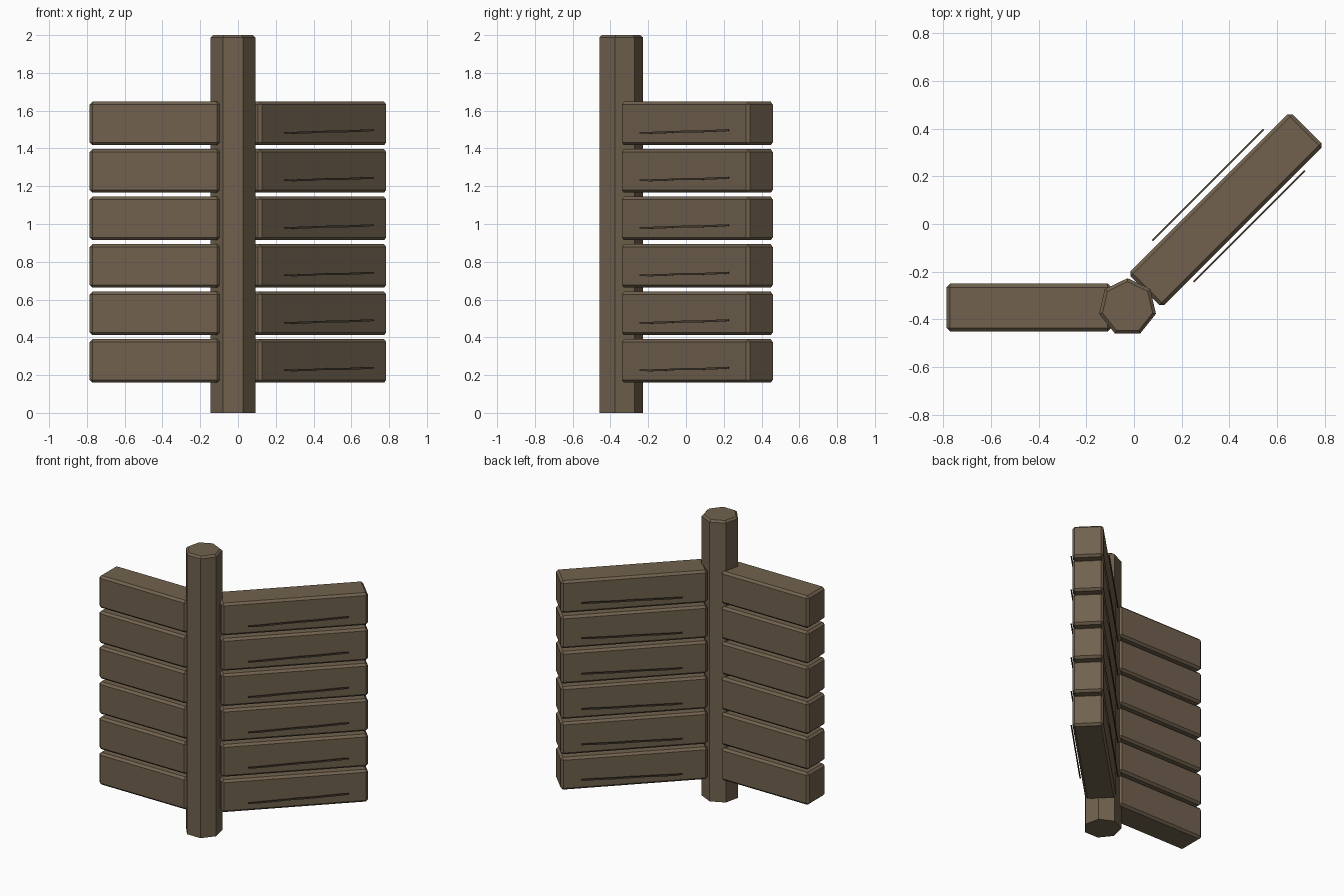
import bpy, bmesh, math
from mathutils import Matrix, Vector

if "Cube" in bpy.data.objects:
    bpy.data.objects.remove(bpy.data.objects["Cube"])


def material(name, rgb):
    m = bpy.data.materials.new(name)
    m.diffuse_color = (*rgb, 1)
    m.use_nodes = True
    m.node_tree.nodes["Principled BSDF"].inputs["Base Color"].default_value = m.diffuse_color
    return m


WOOD = material("brown wood", (0.165, 0.121, 0.076))
DARK = material("dark brown crack", (0.075, 0.055, 0.037))


def finish(bm, name, mat, matrix):
    bmesh.ops.recalc_face_normals(bm, faces=bm.faces)
    mesh = bpy.data.meshes.new(name)
    bm.to_mesh(mesh)
    bm.free()
    mesh.materials.append(mat)
    ob = bpy.data.objects.new(name, mesh)
    ob.matrix_world = matrix
    bpy.context.collection.objects.link(ob)


def prism(bm, points, depth):
    """Face from points, extruded by the depth vector."""
    face = bm.faces.new([bm.verts.new(p) for p in points])
    ext = bmesh.ops.extrude_face_region(bm, geom=[face], use_keep_orig=True)
    verts = [g for g in ext["geom"] if isinstance(g, bmesh.types.BMVert)]
    bmesh.ops.translate(bm, verts=verts, vec=Vector(depth))


def plank(name, length, matrix):
    """Wooden board with chamfered edges."""
    bm = bmesh.new()
    bmesh.ops.create_cube(bm, size=1)
    bmesh.ops.scale(bm, vec=(length, 0.2, 0.23), verts=bm.verts)
    bmesh.ops.bevel(bm, geom=bm.edges[:], offset=0.015, segments=1,
                    affect='EDGES', clamp_overlap=True)
    finish(bm, name, WOOD, matrix)


# Seven-sided post with a chamfered top
bm = bmesh.new()
ring = [(0.122 * math.cos(math.pi / 2 + k * math.tau / 7),
         0.122 * math.sin(math.pi / 2 + k * math.tau / 7), 0) for k in range(7)]
prism(bm, ring, (0, 0, 2))
rim = [e for e in bm.edges if all(v.co.z > 1.9 for v in e.verts)]
bmesh.ops.bevel(bm, geom=rim, offset=0.013, segments=1, affect='EDGES')
finish(bm, "post", WOOD, Matrix.Translation((-0.027, -0.349, 0)))

# Slender crack outline: distance along the board, lower and upper height
CRACK = [(-0.33, -0.010, -0.003), (-0.26, -0.012, -0.002), (-0.16, -0.010, 0.001),
         (-0.08, -0.006, 0.002), (0.00, -0.006, 0.005), (0.10, -0.005, 0.005),
         (0.20, -0.002, 0.008), (0.28, 0.000, 0.011), (0.33, 0.003, 0.010)]
outline = [(u, lo) for u, lo, hi in CRACK] + [(u, hi) for u, lo, hi in reversed(CRACK)]

# Two wings of six stacked boards, the right one turned by 45 degrees
for i in range(6):
    z = 0.275 + 0.2515 * i
    plank(f"left_board_{i + 1}", 0.69, Matrix.Translation((-0.44, -0.35, z)))
    turned = Matrix.Translation((0.385, 0.06, z)) @ Matrix.Rotation(math.pi / 4, 4, 'Z')
    plank(f"right_board_{i + 1}", 0.96, turned)
    # Thin crack plates in front of and behind each right board
    for side, y in (("front", -0.118), ("back", 0.126)):
        bm = bmesh.new()
        prism(bm, [(u + 0.02, y - 0.004, h - 0.043) for u, h in outline], (0, 0.008, 0))
        finish(bm, f"{side}_crack_{i + 1}", DARK, turned)
